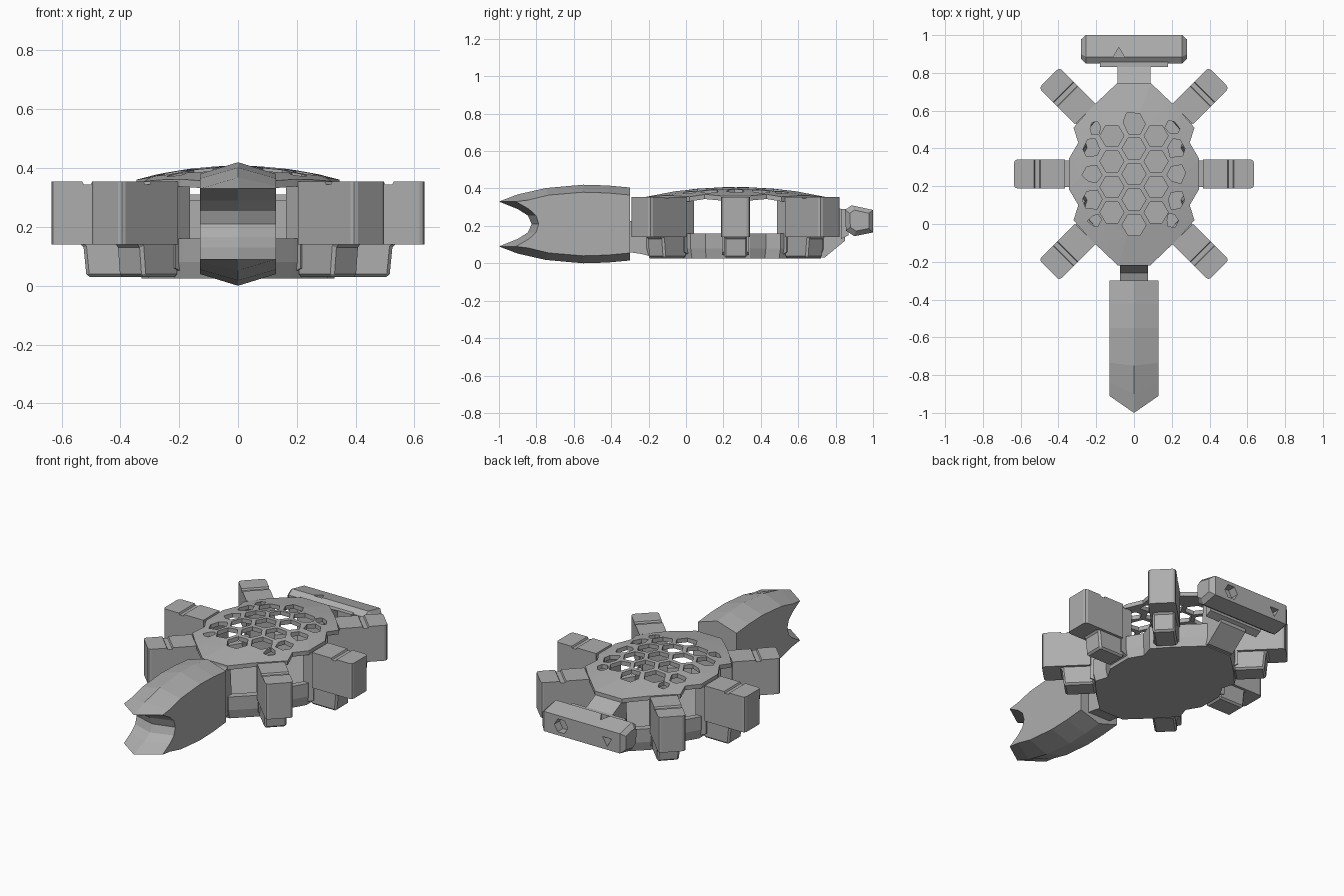
import bpy, bmesh, math, random
from mathutils import Vector, Matrix

random.seed(4)
cube = bpy.data.objects.get("Cube")
if cube:
    bpy.data.objects.remove(cube, do_unlink=True)

grey = bpy.data.materials.new("hull_grey")
grey.use_nodes = True
grey.diffuse_color = (0.42, 0.42, 0.42, 1)
grey.node_tree.nodes["Principled BSDF"].inputs["Base Color"].default_value = (0.42, 0.42, 0.42, 1)

MID = 0.265  # centre of the hub along y


def finish(bm, name):
    bmesh.ops.recalc_face_normals(bm, faces=bm.faces)
    mesh = bpy.data.meshes.new(name)
    bm.to_mesh(mesh)
    bm.free()
    obj = bpy.data.objects.new(name, mesh)
    mesh.materials.append(grey)
    bpy.context.collection.objects.link(obj)
    return obj


def loft(name, rings):
    """Skin a closed solid through rings with equal point counts."""
    bm = bmesh.new()
    loops = [[bm.verts.new(p) for p in ring] for ring in rings]
    n = len(loops[0])
    for a, b in zip(loops, loops[1:]):
        for i in range(n):
            j = (i + 1) % n
            bm.faces.new((a[i], a[j], b[j], b[i]))
    bm.faces.new(loops[0])
    bm.faces.new(loops[-1])
    return finish(bm, name)


def slab(name, profile, widths):
    """Loft a y-z profile across x positions."""
    return loft(name, [[(x, y, z) for y, z in profile] for x in widths])


def bevel(obj, width, angle=40):
    mod = obj.modifiers.new("edge", "BEVEL")
    mod.width = width
    mod.segments = 1
    mod.limit_method = "ANGLE"
    mod.angle_limit = math.radians(angle)


def polygon(x, y, r, sides, turn=0.0):
    return [(x + r * math.cos(turn + math.tau * i / sides),
             y + r * math.sin(turn + math.tau * i / sides)) for i in range(sides)]


# Scalloped hub outline, mirrored from one side
half = [(0.085, -0.22), (0.19, -0.12), (0.25, -0.06), (0.32, 0.02), (0.295, 0.1),
        (0.345, 0.185), (0.345, 0.345), (0.295, 0.43), (0.32, 0.51),
        (0.25, 0.59), (0.19, 0.65), (0.09, 0.745)]
outline = half + [(-x, y) for x, y in reversed(half)]


def hub_ring(scale, z):
    return [(x * scale, MID + (y - MID) * scale, z) for x, y in outline]


# Lower hub: hollow tray
loft("hub_tray", [hub_ring(0.95, 0.025), hub_ring(0.98, 0.08), hub_ring(0.98, 0.16),
                  hub_ring(0.88, 0.16), hub_ring(0.84, 0.05)])


# Domed roof pierced by a honeycomb
def dome(x, y):
    return 0.408 - 0.05 * ((x / 0.36) ** 2 + ((y - MID) / 0.48) ** 2)


cells = [(0, 0.4 - 0.135 * i, 0.064) for i in range(-1, 4)]
for s in (-1, 1):
    cells += [(s * 0.117, 0.467 - 0.135 * i, 0.064) for i in range(4)]
    cells += [(s * 0.225, 0.4 - 0.135 * i, 0.05) for i in range(3)]
    cells += [(s * 0.205, y, 0.035) for y in (0.51, 0.02)]
bm = bmesh.new()
loops = [outline]
for x, y, r in cells:
    rim = abs(x) > 0.2 or y > 0.5
    hexa = polygon(x, y, r, 6)
    if rim:
        hexa = [(a + random.uniform(-0.008, 0.008), b + random.uniform(-0.008, 0.008)) for a, b in hexa]
    loops.append(hexa)
edges = []
for loop in loops:
    vs = [bm.verts.new((x, y, 0)) for x, y in loop]
    edges += [bm.edges.new((vs[i - 1], vs[i])) for i in range(len(vs))]
bmesh.ops.triangle_fill(bm, edges=edges, use_beauty=True, normal=(0, 0, 1))
for v in bm.verts:
    v.co.z = dome(v.co.x, v.co.y)
for f in bm.faces:
    f.normal_update()
if sum(f.normal.z for f in bm.faces) < 0:
    bmesh.ops.reverse_faces(bm, faces=bm.faces)
top = bm.faces[:]
extra = bmesh.ops.extrude_face_region(bm, geom=top, use_keep_orig=True)["geom"]
for g in extra:
    if isinstance(g, bmesh.types.BMVert):
        g.co.z -= 0.025
finish(bm, "honeycomb_roof")


# Six radial docking arms: upper block with a groove, lower leg, collar
block = [(0.365, 0.14), (0.635, 0.14), (0.635, 0.355), (0.53, 0.355), (0.525, 0.345),
         (0.5, 0.345), (0.495, 0.355), (0.365, 0.355)]
collar = [(0.3, 0.03), (0.37, 0.06), (0.37, 0.34), (0.3, 0.34)]
leg = [(0.345, 0.03), (0.515, 0.03), (0.525, 0.13), (0.545, 0.15), (0.345, 0.15)]
spots = [(s, a) for s in ("right", "left") for a in (-45, 0, 45)]
for side, angle in spots:
    tag = side + {-45: "_front", 0: "_middle", 45: "_rear"}[angle]
    turn = math.radians(angle if side == "right" else 180 - angle)
    place = Matrix.Translation((0, MID + 0.06 * (angle / 45), 0)) @ Matrix.Rotation(turn, 4, "Z")
    for part, profile, w in (("block", block, 0.077), ("collar", collar, 0.07), ("leg", leg, 0.062)):
        obj = loft(f"{tag}_arm_{part}", [[place @ Vector((r, y, z)) for r, z in profile]
                                         for y in (-w, w)])
        if part == "leg":
            bevel(obj, 0.015, 60)
    # Round off the outer corners of the block
    obj = bpy.data.objects[f"{tag}_arm_block"]
    bm = bmesh.new()
    bm.from_mesh(obj.data)
    reach = max((place.inverted() @ v.co).x for v in bm.verts)
    ends = [e for e in bm.edges if all((place.inverted() @ v.co).x > reach - 0.001 for v in e.verts)
            and abs(e.verts[0].co.z - e.verts[1].co.z) > 0.1]
    bmesh.ops.bevel(bm, geom=ends, offset=0.018, segments=2, profile=0.5, affect="EDGES")
    bm.to_mesh(obj.data)
    bm.free()

# Necks joining the hub to bow and stern
slab("bow_neck", [(-0.16, 0.03), (-0.24, 0.05), (-0.31, 0.06), (-0.31, 0.22), (-0.26, 0.24),
                  (-0.22, 0.34), (-0.18, 0.34)], (-0.075, 0.075))
slab("stern_neck", [(0.68, 0.03), (0.74, 0.03), (0.85, 0.12), (0.85, 0.28), (0.74, 0.335),
                    (0.70, 0.335)], (-0.088, 0.088))

# Bow: ridged hull with a concave, pointed mouth
lower = [(-0.3, 0.015), (-0.42, 0.004), (-0.55, 0.0), (-0.75, 0.018), (-0.9, 0.052),
         (-1.0, 0.09), (-0.9, 0.13), (-0.845, 0.165), (-0.825, 0.21)]
ridge = lower + [(y, 0.42 - z) for y, z in reversed(lower[:-1])]


def bow_side(y, z):
    mouth = max(0, (-y - 0.7) / 0.3)
    inset = 0.04 if z < 0.06 else -0.04 if z > 0.36 else 0
    return y + 0.09 * min(1, mouth), z + inset * (1 - 0.4 * min(1, mouth))


flank = [bow_side(y, z) for y, z in ridge]
loft("bow_hull", [[(x, y, z) for y, z in prof]
                  for x, prof in ((-0.13, flank), (0, ridge), (0.13, flank))])

# Stern: faceted cross block with pits
section = [(0.855, 0.175), (0.9, 0.145), (1.0, 0.165), (1.0, 0.285), (0.885, 0.31), (0.85, 0.285)]


def shrunk(k):
    return [(0.93 + (y - 0.93) * k, 0.23 + (z - 0.23) * k) for y, z in section]


stern = loft("stern_block", [[(x, min(y, 1.0), z) for y, z in shrunk(k)]
                             for x, k in ((-0.28, 0.68), (-0.255, 1), (0.255, 1), (0.28, 0.68))])
slab("stern_plate", [(0.83, 0.13), (0.87, 0.15), (0.87, 0.29), (0.83, 0.29)], (-0.18, 0.18))


def pit(name, rings):
    cutter = loft(name, rings)
    cutter.hide_render = True
    cutter.hide_viewport = True
    cutter.display_type = "WIRE"
    mod = stern.modifiers.new(name, "BOOLEAN")
    mod.operation = "DIFFERENCE"
    mod.solver = "EXACT"
    mod.object = cutter


pit("rear_hex_pit_cutter", [[(x, y, z) for x, z in polygon(0.14, 0.225, 0.045, 6)] for y in (0.95, 1.05)])
pit("rear_notch_pit_cutter", [[(x, y, z) for x, z in polygon(-0.17, 0.22, 0.035, 3, 0.5)] for y in (0.95, 1.05)])
pit("top_notch_pit_cutter", [[(x, y, z) for x, y in polygon(-0.08, 0.9, 0.035, 3, 1.57)] for z in (0.27, 0.35)])
